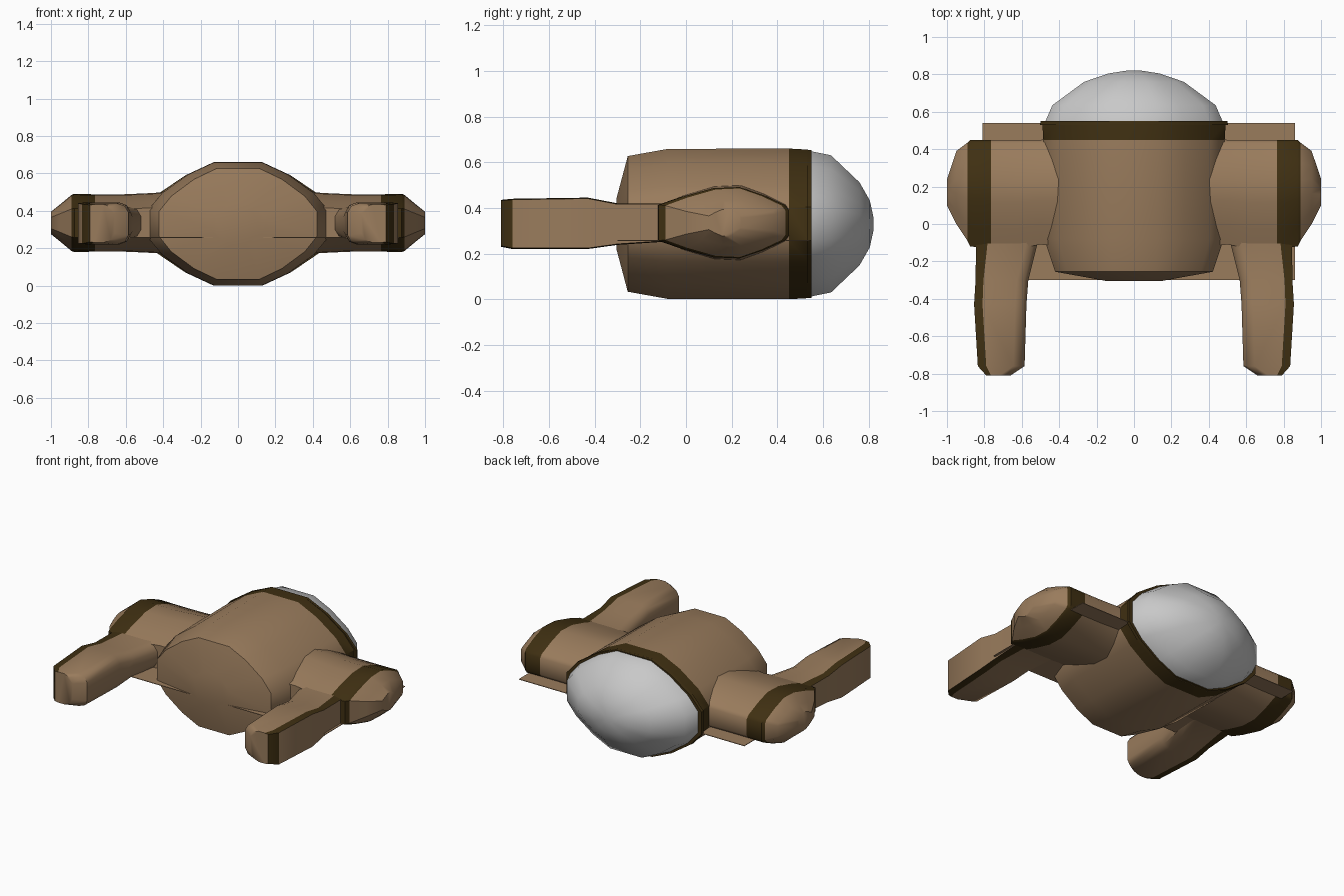
import bpy
import bmesh
import math

cube = bpy.data.objects.get("Cube")
if cube:
    bpy.data.objects.remove(cube, do_unlink=True)


def material(name, rgb):
    m = bpy.data.materials.new(name)
    m.use_nodes = True
    m.diffuse_color = (*rgb, 1)
    bsdf = m.node_tree.nodes["Principled BSDF"]
    bsdf.inputs["Base Color"].default_value = (*rgb, 1)
    bsdf.inputs["Roughness"].default_value = 0.8
    return m


brown = material("tan brown", (0.32, 0.2, 0.108))
dark = material("dark brown", (0.05, 0.029, 0.006))
grey = material("light grey", (0.58, 0.58, 0.58))

MID = 0.33


def loft(name, rings, mats, rule=lambda i, j: 0, angle=40):
    """Skin a list of equal rings, cap both ends; rule(segment, edge) picks the colour."""
    bm = bmesh.new()
    rows = [[bm.verts.new(p) for p in ring] for ring in rings]
    n = len(rows[0])
    for i in range(len(rows) - 1):
        for j in range(n):
            k = (j + 1) % n
            f = bm.faces.new((rows[i][j], rows[i][k], rows[i + 1][k], rows[i + 1][j]))
            f.material_index = rule(i, j)
    bm.faces.new(rows[0])
    bm.faces.new(rows[-1])
    bmesh.ops.recalc_face_normals(bm, faces=bm.faces)
    me = bpy.data.meshes.new(name)
    bm.to_mesh(me)
    bm.free()
    for m in mats:
        me.materials.append(m)
    ob = bpy.data.objects.new(name, me)
    bpy.context.collection.objects.link(ob)
    bpy.ops.object.select_all(action='DESELECT')
    ob.select_set(True)
    bpy.context.view_layer.objects.active = ob
    bpy.ops.object.shade_smooth_by_angle(angle=math.radians(angle))
    return ob


# Faceted barrel cross-section, shared by body, rim and dome
quarter = [(0.13, 0.33), (0.27, 0.265), (0.41, 0.165), (0.485, 0.075)]
half = quarter + [(x, -z) for x, z in reversed(quarter)]
section = half + [(-x, -z) for x, z in half]


def barrel_rings(stations):
    return [[(x * sx, y, MID + z * sz) for x, z in section] for y, sx, sz in stations]


# Body with its domed front and dark rear band
loft("body", barrel_rings([
    (-0.305, 0.3, 0.33), (-0.255, 0.87, 0.9), (-0.08, 0.99, 0.995),
    (0.45, 1, 1), (0.535, 1.01, 0.985)]),
    [brown, dark], lambda i, j: int(i == 3))
loft("rear_rim", barrel_rings([(0.53, 1.035, 0.985), (0.55, 1.03, 0.98)]), [dark])

# Rear dome
loft("rear_dome", barrel_rings([
    (0.545, 0.98, 0.965), (0.635, 0.9, 0.91), (0.76, 0.55, 0.55),
    (0.805, 0.28, 0.31), (0.82, 0.08, 0.1)]), [grey], angle=60)

# Shoulder cross-section: fraction of depth, fraction of half height
upper = [(0, 0.5), (0.18, 0.73), (0.42, 0.97), (0.62, 1), (0.8, 0.78), (0.97, 0.5), (1, 0.36)]
lens = upper + [(u, -h) for u, h in reversed(upper)]
# x, front y, back y, half height
shoulder = [(0.38, -0.12, 0.46, 0.165), (0.5, -0.11, 0.45, 0.158),
            (0.62, -0.13, 0.45, 0.153), (0.765, -0.13, 0.45, 0.153),
            (0.875, -0.12, 0.45, 0.156), (0.89, -0.09, 0.435, 0.15),
            (0.95, 0.0, 0.39, 0.1), (1.0, 0.1, 0.24, 0.06)]

# Forearm stations: y, inner x, stripe x, outer x, bottom z, top z
forearm = [(-0.81, 0.66, 0.765, 0.79, 0.23, 0.435),
           (-0.76, 0.585, 0.79, 0.835, 0.22, 0.44),
           (-0.43, 0.575, 0.81, 0.855, 0.22, 0.445),
           (-0.3, 0.565, 0.805, 0.847, 0.238, 0.42),
           (-0.12, 0.52, 0.785, 0.845, 0.25, 0.42),
           (0.08, 0.48, 0.77, 0.845, 0.25, 0.42)]


def forearm_ring(s, y, xi, xs, xo, lo, hi):
    pts = [(xi, lo + 0.05), (xi, hi - 0.05), (xi + 0.02, hi - 0.015), (xi + 0.06, hi),
           (xs, hi), (xo, hi - 0.004), (xo, lo + 0.004), (xs, lo),
           (xi + 0.06, lo), (xi + 0.02, lo + 0.015)]
    return [(s * x, y, z) for x, z in pts]


# Stripe runs along the outer edges and wraps round the tip
def stripe(i, j):
    return int(j in (4, 6) or (j == 5 and i == 0))


for side, s in (("left", 1), ("right", -1)):
    rings = [[(s * x, y0 + u * (y1 - y0), 0.335 + h * hz) for u, h in lens]
             for x, y0, y1, hz in shoulder]
    loft(side + "_shoulder", rings, [brown, dark], lambda i, j: int(i in (3, 4)))
    loft(side + "_forearm", [forearm_ring(s, *st) for st in forearm], [brown, dark], stripe)

# Thin flat plate running through the body
loft("cross_plate", [[(x, y, z) for x, y in
                      ((-0.81, -0.3), (0.86, -0.3), (0.86, 0.54), (-0.81, 0.54))]
                     for z in (0.255, 0.259)], [brown])
